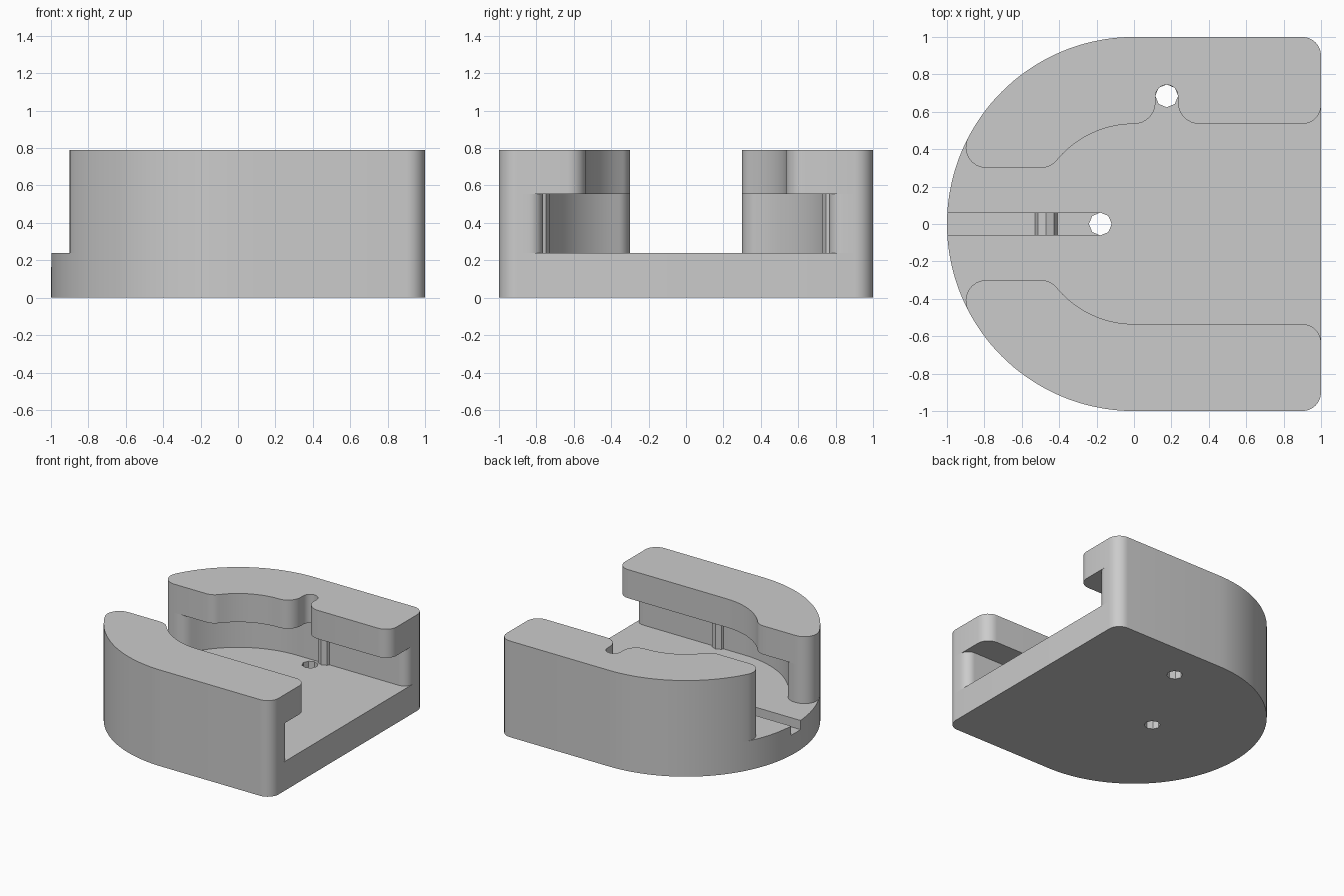
import bpy, bmesh
from math import radians, degrees, cos, sin, sqrt, atan2, pi

cube = bpy.data.objects.get("Cube")
if cube:
    bpy.data.objects.remove(cube, do_unlink=True)

FLOOR, LEDGE, TOP = 0.24, 0.555, 0.79
SLOT, TIP = 0.30, 0.11          # half width of the slot, radius of its corners
HOLE = 0.06
PIN_HOLE = (0.175, 0.685)

grey = bpy.data.materials.new("plain grey")
grey.use_nodes = True
colour = (0.6, 0.6, 0.6, 1)
grey.diffuse_color = colour
grey.node_tree.nodes["Principled BSDF"].inputs["Base Color"].default_value = colour


def arc(cx, cy, r, start, end):
    n = max(8, int(abs(end - start) * r / 2.5))
    angles = [radians(start + (end - start) * i / n) for i in range(n + 1)]
    return [(cx + r * cos(a), cy + r * sin(a)) for a in angles]


def side_outline(inner, end_round, notch=False):
    """Horseshoe arm: outer half circle, rounded tip, inner arc, rounded end."""
    cy = SLOT + TIP
    tip_x = -sqrt((1 - TIP) ** 2 - cy ** 2)
    neck_x = -sqrt((inner + TIP) ** 2 - cy ** 2)
    tip_a, neck_a = degrees(atan2(cy, tip_x)), degrees(atan2(cy, neck_x))
    pts = arc(0.9, 0.9, 0.1, 0, 90) + arc(0, 0, 1, 90, tip_a)
    pts += arc(tip_x, cy, TIP, tip_a, 270)
    pts += arc(neck_x, cy, TIP, 270, neck_a + 180)
    pts += arc(0, 0, inner, neck_a, 90)
    if notch:
        x, y = PIN_HOLE
        f = x - HOLE
        pts += arc(0, inner + f, f, -90, 0)
        pts += arc(x, y, HOLE, 180, 0)
        pts += arc(x + HOLE + f, inner + f, f, 180, 270)
    return pts + arc(1 - end_round, inner + end_round, end_round, -90, 0)


def finish(name, bm, material=grey):
    bmesh.ops.remove_doubles(bm, verts=bm.verts, dist=1e-4)
    bmesh.ops.recalc_face_normals(bm, faces=bm.faces)
    mesh = bpy.data.meshes.new(name)
    bm.to_mesh(mesh)
    bm.free()
    mesh.materials.append(material)
    obj = bpy.data.objects.new(name, mesh)
    bpy.context.collection.objects.link(obj)
    return obj


def slab(name, pts, z0, z1):
    clean = [p for i, p in enumerate(pts)
             if abs(p[0] - pts[i - 1][0]) + abs(p[1] - pts[i - 1][1]) > 1e-4]
    bm = bmesh.new()
    face = bm.faces.new([bm.verts.new((x, y, z0)) for x, y in clean])
    up = bmesh.ops.extrude_face_region(bm, geom=[face], use_keep_orig=True)
    for v in up["geom"]:
        if isinstance(v, bmesh.types.BMVert):
            v.co.z = z1
    return finish(name, bm)


def cut(target, cutter):
    cutter.hide_render = True
    mod = target.modifiers.new("cut", "BOOLEAN")
    mod.operation, mod.solver, mod.object = "DIFFERENCE", "EXACT", cutter
    bpy.context.view_layer.objects.active = target
    bpy.ops.object.modifier_apply(modifier=mod.name)
    bpy.data.objects.remove(cutter, do_unlink=True)


# Base plate with two through holes and a channel running out of the round end
GROOVE_Z = FLOOR - 0.075
base = slab("base_plate", arc(0.9, 0.9, 0.1, 0, 90) + arc(0, 0, 1, 90, 270)
            + arc(0.9, -0.9, 0.1, 270, 360), 0, FLOOR)
channel = [(-1.2, -HOLE), (-0.18, -HOLE), (-0.18, HOLE), (-1.2, HOLE)]
cut(base, slab("channel_cutter", channel, GROOVE_Z, 0.5))
for x, y in (PIN_HOLE, (-0.18, 0)):
    cut(base, slab("hole_cutter", arc(x, y, HOLE + 0.001, 0, 360)[:-1], -0.2, 0.6))
parts = [base]

# Side walls, overhanging lips and the small round ribs on the walls
for side, sign in (("back", 1), ("front", -1)):
    wall = side_outline(0.765, 0.075)
    lip = side_outline(0.535, 0.1, notch=sign > 0)
    rib = arc(0.245, 0.79, HOLE, 0, 360)[:-1]
    for part, pts, z0, z1 in (("wall", wall, FLOOR, LEDGE),
                              ("lip", lip, LEDGE, TOP),
                              ("rib", rib, FLOOR, LEDGE)):
        parts.append(slab(f"{side}_{part}", [(x, sign * y) for x, y in pts], z0, z1))

# Round bar lying across the channel
bar = slab("channel_bar", arc(0, 0, HOLE, 0, 360)[:-1], -0.065, 0.065)
bar.rotation_euler.x = pi / 2
bar.location = (-0.47, 0, GROOVE_Z)
parts.append(bar)

for obj in parts:
    bpy.ops.object.select_all(action="DESELECT")
    obj.select_set(True)
    bpy.context.view_layer.objects.active = obj
    bpy.ops.object.shade_smooth_by_angle(angle=radians(30))
